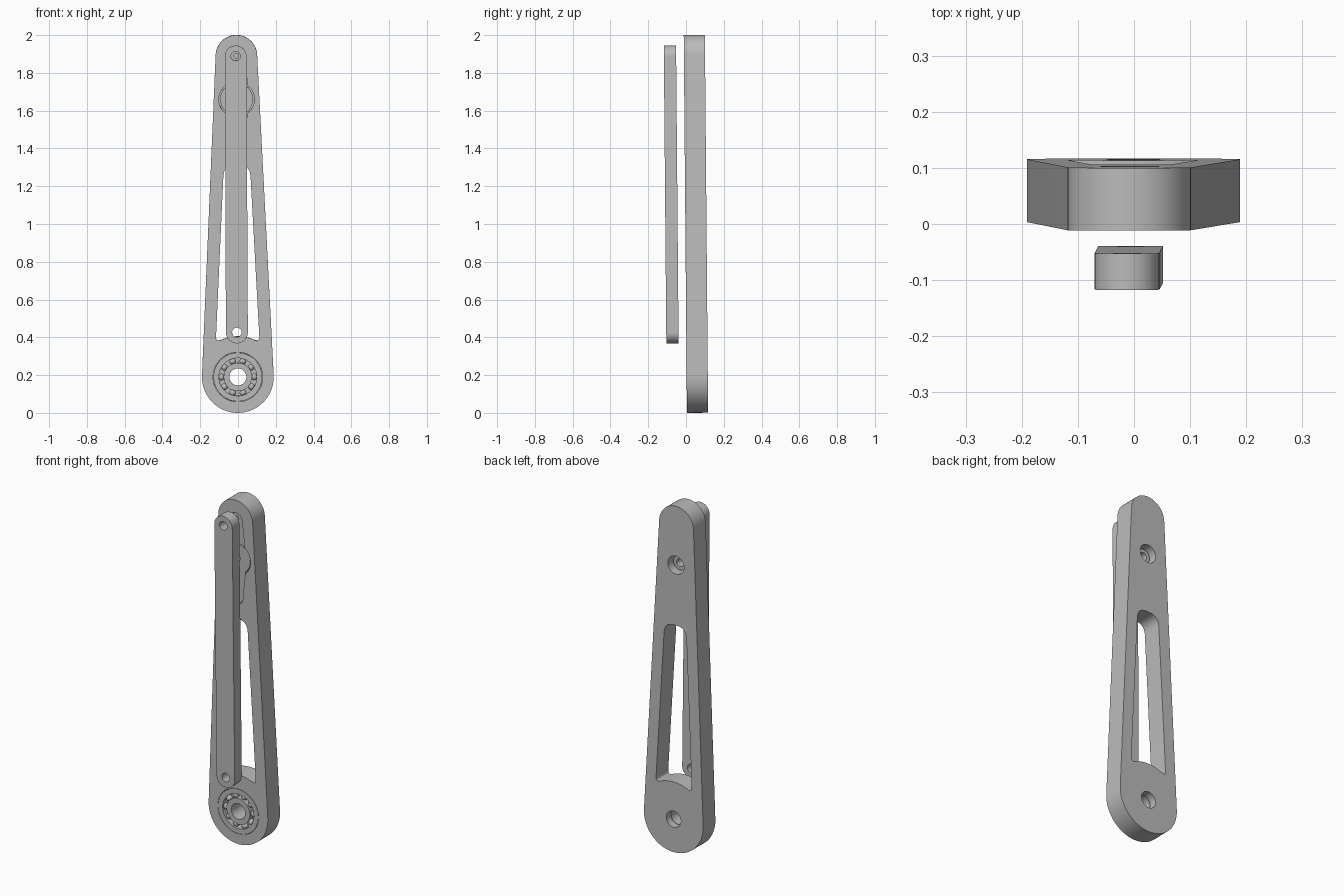
import bpy, bmesh
from math import pi, sin, cos, asin
from mathutils import Matrix, Vector

default = bpy.data.objects.get("Cube")
if default:
    bpy.data.objects.remove(default, do_unlink=True)

grey = bpy.data.materials.new("plain grey")
grey.use_nodes = True
colour = (0.5, 0.5, 0.5, 1)
grey.diffuse_color = colour
grey.node_tree.nodes["Principled BSDF"].inputs["Base Color"].default_value = colour

# The whole assembly leans very slightly
LEAN = Matrix.Rotation(-0.0045, 4, 'Y') @ Matrix.Rotation(0.0085, 4, 'X')
FRONT, BACK = 0.005, 0.117
PIVOT, HORN, TIP = 0.19, 1.66, 1.89


def arc(x, z, r, a0, a1, n=32):
    return [(x + r * cos(a0 + (a1 - a0) * i / n), z + r * sin(a0 + (a1 - a0) * i / n))
            for i in range(n + 1)]


def circle(z, r, x=0, n=48):
    return arc(x, z, r, 0, 2 * pi, n)[:-1]


def link(z0, r0, z1, r1):
    """Outline of two circles joined by their outer tangents."""
    t = asin((r0 - r1) / (z1 - z0))
    return arc(0, z1, r1, t, pi - t) + arc(0, z0, r0, pi - t, 2 * pi + t)


def fillet(points, size):
    """Round the corners that have a size above zero."""
    out = []
    for i, (p, s) in enumerate(zip(points, size)):
        p = Vector(p)
        if not s:
            out.append(p)
            continue
        a = p + (Vector(points[i - 1]) - p).normalized() * s
        b = p + (Vector(points[(i + 1) % len(points)]) - p).normalized() * s
        for k in range(11):
            t = k / 10
            out.append(a * (1 - t) ** 2 + p * 2 * t * (1 - t) + b * t * t)
    return out


def finish(name, bm):
    bmesh.ops.recalc_face_normals(bm, faces=bm.faces)
    mesh = bpy.data.meshes.new(name)
    bm.to_mesh(mesh)
    bm.free()
    mesh.materials.append(grey)
    ob = bpy.data.objects.new(name, mesh)
    bpy.context.collection.objects.link(ob)
    return ob


def prism(name, outline, y0, y1):
    bm = bmesh.new()
    face = bm.faces.new([bm.verts.new((p[0], y0, p[1])) for p in outline])
    new = bmesh.ops.extrude_face_region(bm, geom=[face])["geom"]
    bmesh.ops.translate(bm, vec=(0, y1 - y0, 0),
                        verts=[v for v in new if isinstance(v, bmesh.types.BMVert)])
    return finish(name, bm)


def combine(ob, outline, y0, y1, operation='DIFFERENCE'):
    tool = prism("cutter", outline, y0, y1)
    tool.hide_render = True
    mod = ob.modifiers.new("shape", 'BOOLEAN')
    mod.operation, mod.object, mod.solver = operation, tool, 'EXACT'
    bpy.context.view_layer.objects.active = ob
    bpy.ops.object.modifier_apply(modifier=mod.name)
    bpy.data.objects.remove(tool, do_unlink=True)


def tube(name, z, outer, inner, y0, y1):
    ob = prism(name, circle(z, outer), y0, y1)
    combine(ob, circle(z, inner), y0 - 0.1, y1 + 0.1)
    return ob


def horn_outline(tip, middle):
    """Half of the two-ended horn, pointing up; mirrored for the lower half."""
    upper = link(HORN, middle, HORN + 0.225, tip)
    lower = [(x, 2 * HORN - z) for x, z in reversed(upper)]
    return upper, lower


parts = []

# Wide tapered arm with a long window
arm = prism("arm", link(PIVOT, 0.19, TIP, 0.11), FRONT, BACK)
floor = arc(0, PIVOT, 0.215, pi - 1.0, 1.0, 24)
window = floor + [(0.069, 1.312), (-0.069, 1.312)]
sizes = [0.035] + [0] * (len(floor) - 2) + [0.035, 0.06, 0.06]
combine(arm, fillet(window, sizes), -1, 1)

# Bearing seat, horn pocket and the bores through to the back
combine(arm, circle(PIVOT, 0.131), -1, FRONT + 0.07)
combine(arm, circle(PIVOT, 0.047), -1, 1)
for half in horn_outline(0.042, 0.066):
    combine(arm, half, -1, FRONT + 0.045)
combine(arm, circle(HORN, 0.094), -1, FRONT + 0.045)
combine(arm, circle(HORN, 0.052), -1, 1)
parts.append(arm)

# Ball bearing
parts.append(tube("bearing_outer_race", PIVOT, 0.129, 0.1, FRONT, FRONT + 0.069))
parts.append(tube("bearing_inner_race", PIVOT, 0.075, 0.045, FRONT, FRONT + 0.069))
bm = bmesh.new()
for i in range(10):
    a = 2 * pi * i / 10
    spot = Matrix.Translation((0.0875 * cos(a), FRONT + 0.022, PIVOT + 0.0875 * sin(a)))
    bmesh.ops.create_uvsphere(bm, u_segments=16, v_segments=10, radius=0.018, matrix=spot)
parts.append(finish("bearing_balls", bm))

# Two-ended horn with a row of small holes
upper, lower = horn_outline(0.036, 0.06)
horn = prism("horn", upper, FRONT + 0.012, FRONT + 0.044)
combine(horn, lower, FRONT + 0.012, FRONT + 0.044, 'UNION')
combine(horn, circle(HORN, 0.087), FRONT + 0.008, FRONT + 0.044, 'UNION')
combine(horn, circle(HORN, 0.042), FRONT + 0.03, FRONT + 0.075, 'UNION')
combine(horn, circle(HORN, 0.022), -1, 1)
for side in (-1, 1):
    for k in range(5):
        combine(horn, circle(HORN + side * (0.09 + 0.035 * k), 0.012, n=20), -1, 1)
parts.append(horn)

# Slim straight bar in front, with a pin hole at each end
bar = prism("bar", link(0.427, 0.058, 1.888, 0.0575), -0.101, -0.036)
for z in (0.427, 1.89):
    combine(bar, circle(z, 0.025, n=32), -1, 1)
bar.data.transform(Matrix.Translation((-0.004, 0, 0)))
parts.append(bar)

# Apply the lean and smooth the curved sides
bpy.ops.object.select_all(action='DESELECT')
for ob in parts:
    ob.data.transform(LEAN)
    ob.select_set(True)
bpy.context.view_layer.objects.active = arm
bpy.ops.object.shade_smooth_by_angle(angle=pi / 6)
